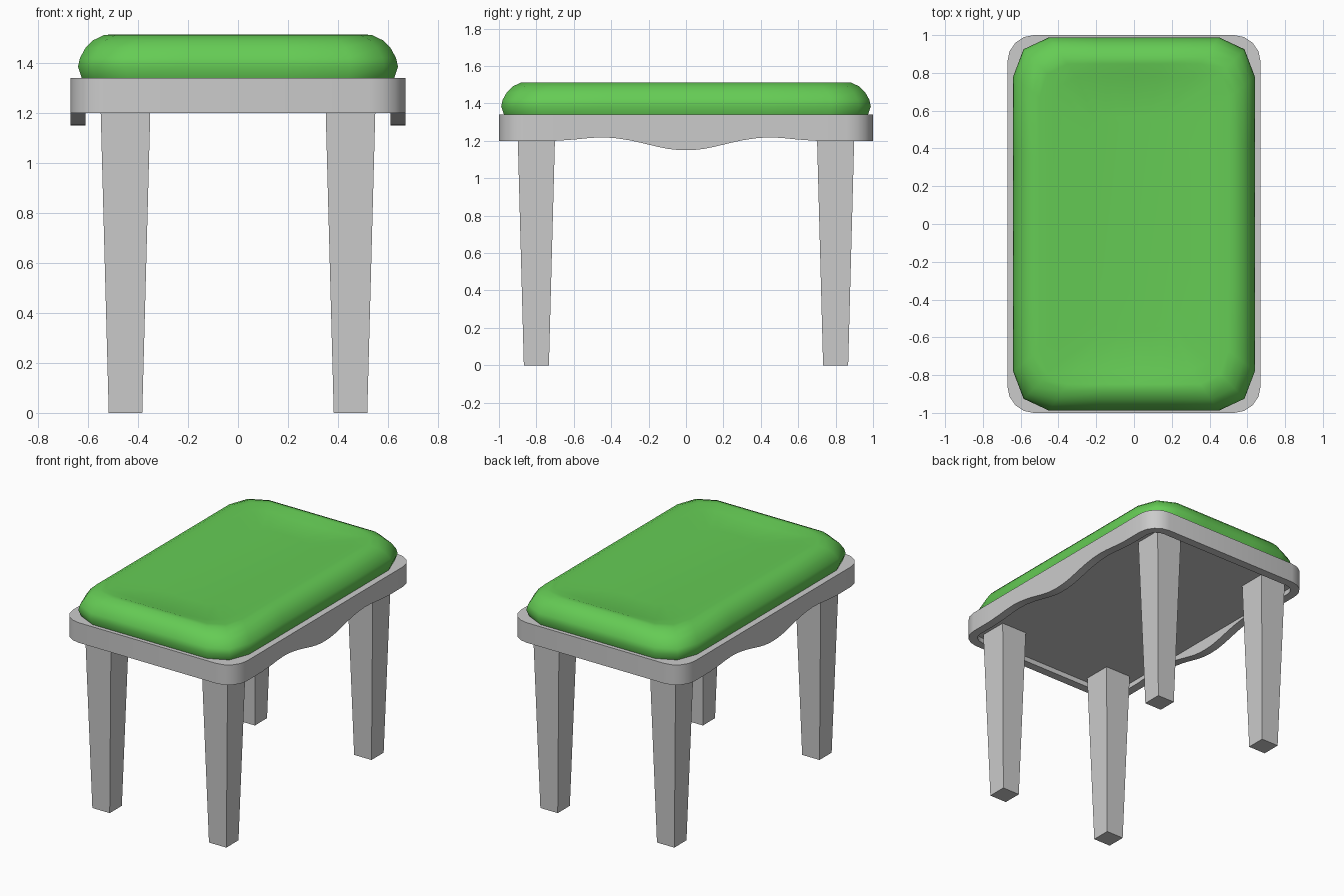
import bpy, bmesh, math

if "Cube" in bpy.data.objects:
    bpy.data.objects.remove(bpy.data.objects["Cube"])

def loft(name, rings, angle=None):
    """Bridge equal-length closed rings and cap both ends."""
    bm = bmesh.new()
    vr = [[bm.verts.new(p) for p in r] for r in rings]
    n = len(vr[0])
    for a, b in zip(vr, vr[1:]):
        for i in range(n):
            j = (i + 1) % n
            bm.faces.new((a[i], a[j], b[j], b[i]))
    bm.faces.new(vr[0])
    bm.faces.new(vr[-1])
    bmesh.ops.recalc_face_normals(bm, faces=bm.faces[:])
    me = bpy.data.meshes.new(name)
    bm.to_mesh(me)
    bm.free()
    ob = bpy.data.objects.new(name, me)
    bpy.context.collection.objects.link(ob)
    if angle:
        bpy.ops.object.select_all(action='DESELECT')
        ob.select_set(True)
        bpy.context.view_layer.objects.active = ob
        bpy.ops.object.shade_smooth_by_angle(angle=math.radians(angle))
    return ob

def outline(corner, side_ys, end_xs=()):
    """Counter-clockwise loop from a quarter corner (side to end) plus edge points."""
    mirror = lambda pts, sx, sy: [(sx * x, sy * y) for x, y in pts]
    (sx, _), (_, ey) = corner[0], corner[-1]
    ys, xs = sorted(side_ys), sorted(end_xs)
    return (mirror(corner, 1, 1) + [(x, ey) for x in reversed(xs)]
            + mirror(corner[::-1], -1, 1) + [(-sx, y) for y in reversed(ys)]
            + mirror(corner, -1, -1) + [(x, -ey) for x in xs]
            + mirror(corner[::-1], 1, -1) + [(sx, y) for y in ys])

# Frame: top board with a thin apron whose long sides have a wavy lower edge
wave = [(0, 1.15), (.05, 1.152), (.1, 1.158), (.15, 1.168), (.2, 1.18), (.25, 1.192),
        (.3, 1.203), (.38, 1.215), (.45, 1.219), (.52, 1.215), (.6, 1.207), (.7, 1.2)]
wave_z = dict(wave)
wave_ys = [y for y, _ in wave] + [-y for y, _ in wave[1:]]

def frame_loop(inset):
    r = .14 - inset
    arc = [(.53 + r * math.cos(t * math.pi / 8), .86 + r * math.sin(t * math.pi / 8))
           for t in range(5)]
    return outline(arc, wave_ys)

outer, inner = frame_loop(0), frame_loop(.06)
flat = lambda pts, z: [(x, y, z) for x, y in pts]
edge = lambda pts: [(x, y, wave_z.get(abs(y), 1.2)) for x, y in pts]
loft("seat_frame", [flat(outer, 1.34), edge(outer), edge(inner), flat(inner, 1.235)], 30)

# Cushion: rounded pad with a shallow hollow in the middle
HX, HY = .64, .988
pad = outline([(.64, .78), (.585, .925), (.45, .988)],
              (-.4, 0, .4), (-.2, 0, .2))

def pad_ring(inset, z, dip=0):
    kx, ky = (HX - inset) / HX, (HY - inset) / HY
    ring = []
    for x, y in pad:
        x, y = x * kx, y * ky
        fade = min(1, max(0, (.45 - abs(x)) / .25))
        ring.append((x, y, z - dip * fade))
    return ring

cushion = loft("cushion", [pad_ring(.015, 1.34), pad_ring(0, 1.385), pad_ring(.008, 1.42),
                           pad_ring(.03, 1.46), pad_ring(.06, 1.49), pad_ring(.105, 1.512),
                           pad_ring(.14, 1.513), pad_ring(.21, 1.512, .022),
                           pad_ring(.42, 1.512, .025)], 60)
green = bpy.data.materials.new("green_fabric")
green.diffuse_color = (.13, .6, .09, 1)
green.use_nodes = True
green.node_tree.nodes["Principled BSDF"].inputs["Base Color"].default_value = green.diffuse_color
cushion.data.materials.append(green)

# Four tapered square legs
for sy, end in ((-1, "front"), (1, "back")):
    for sx, side in ((-1, "left"), (1, "right")):
        square = lambda h, z: [(sx * .45 + a * h, sy * .8 + b * h, z)
                               for a, b in ((-1, -1), (1, -1), (1, 1), (-1, 1))]
        loft(f"{end}_{side}_leg", [square(.067, 0), square(.1, 1.235)])
